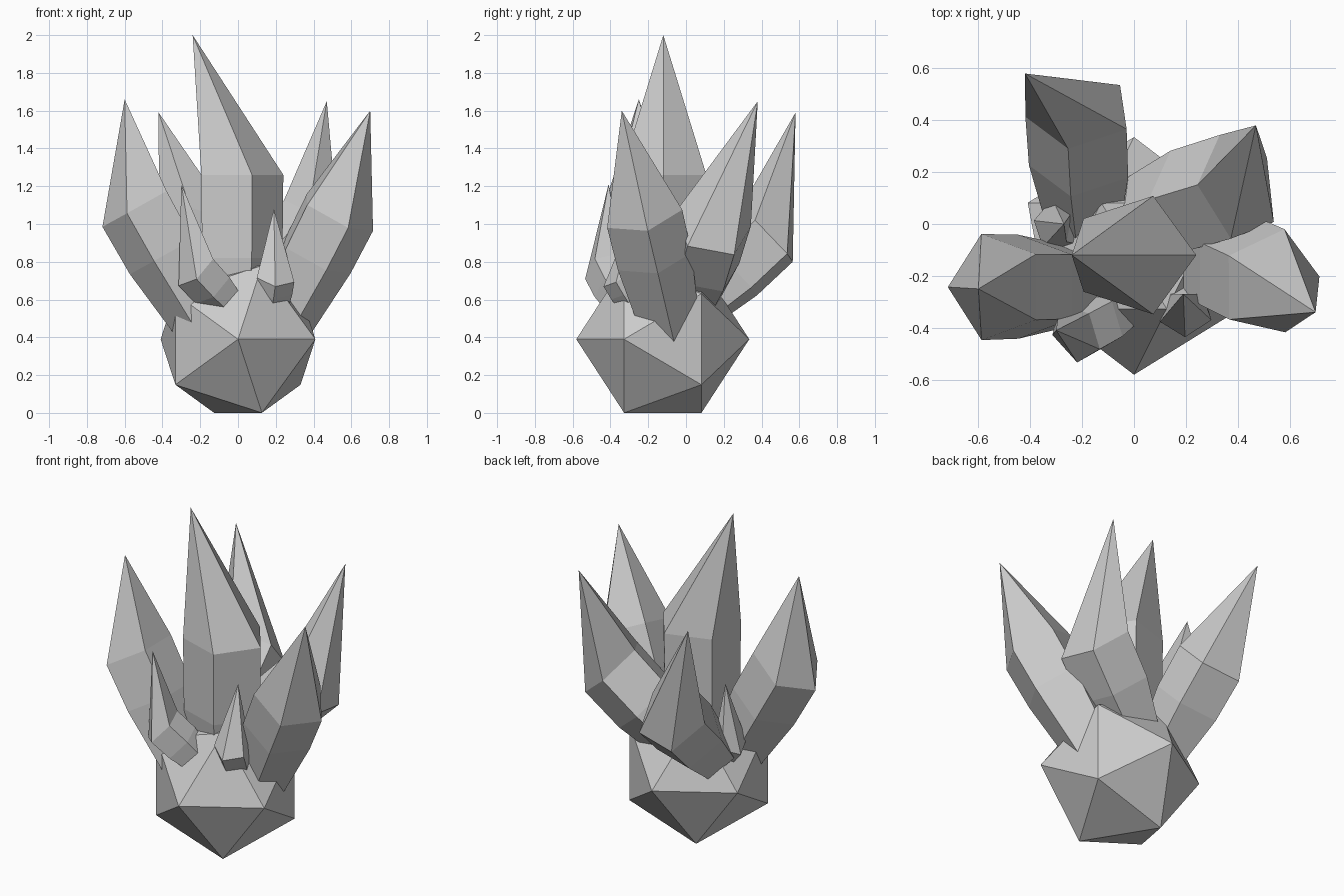
import bpy, bmesh, math
from mathutils import Vector

if "Cube" in bpy.data.objects:
    bpy.data.objects.remove(bpy.data.objects["Cube"])

SIDES = 5


def make_object(name, bm):
    bmesh.ops.recalc_face_normals(bm, faces=bm.faces)
    mesh = bpy.data.meshes.new(name)
    bm.to_mesh(mesh)
    bm.free()
    obj = bpy.data.objects.new(name, mesh)
    bpy.context.collection.objects.link(obj)
    return obj


def crystal(name, base, shoulder, tip, radius, body, corner, taper=0.75):
    """Five-sided crystal: tapered root, straight body, off-centre point.
    corner is the compass angle of one shoulder corner seen from above."""
    base, shoulder, tip = Vector(base), Vector(shoulder), Vector(tip)
    axis = (shoulder - base).normalized()
    a = math.radians(corner)
    u = Vector((math.cos(a), math.sin(a), 0))
    u.z = -(u.x * axis.x + u.y * axis.y) / axis.z
    u.normalize()
    v = axis.cross(u)
    bm = bmesh.new()
    rings = []
    for centre, r in ((base, radius * taper),
                      (shoulder - axis * body, radius * 0.98),
                      (shoulder, radius)):
        rings.append([bm.verts.new(centre + r * (u * math.cos(t) + v * math.sin(t)))
                      for t in (math.tau * i / SIDES for i in range(SIDES))])
    point = bm.verts.new(tip)
    bm.faces.new(rings[0])
    for i in range(SIDES):
        j = (i + 1) % SIDES
        for low, high in zip(rings, rings[1:]):
            bm.faces.new((low[i], low[j], high[j], high[i]))
        bm.faces.new((rings[-1][i], rings[-1][j], point))
    return make_object(name, bm)


# Rock base: icosahedron lying with one corner to the front
bpy.ops.mesh.primitive_ico_sphere_add(subdivisions=1, radius=0.458,
                                      location=(0, -0.123, 0.39),
                                      rotation=(math.pi / 2, 0, 0))
bpy.context.object.name = "rock_base"

# Large crystals: base, shoulder centre, tip, radius, body length, corner angle
crystal("centre_crystal", (0, -0.12, 0.48), (0, -0.12, 1.26), (-0.24, -0.12, 2.0),
        0.24, 0.44, 0)
crystal("left_crystal", (-0.20, -0.24, 0.50), (-0.53, -0.243, 1.09), (-0.60, -0.25, 1.66),
        0.215, 0.29, 180)
crystal("right_front_crystal", (0.21, -0.08, 0.44), (0.522, -0.226, 1.056), (0.70, -0.34, 1.60),
        0.215, 0.26, 7)
crystal("right_back_crystal", (0.03, 0.03, 0.60), (0.40, 0.14, 0.98), (0.47, 0.38, 1.65),
        0.215, 0.28, 176)
crystal("back_left_crystal", (-0.19, 0.04, 0.56), (-0.21, 0.434, 0.94), (-0.42, 0.58, 1.59),
        0.21, 0.26, 253)

# Small crystals
crystal("small_left_crystal", (-0.04, -0.32, 0.56), (-0.225, -0.42, 0.76), (-0.30, -0.41, 1.21),
        0.125, 0.14, 185)
crystal("small_right_crystal", (0.17, -0.22, 0.50), (0.20, -0.345, 0.72), (0.19, -0.27, 1.08),
        0.105, 0.08, 268)
crystal("small_side_crystal", (-0.18, -0.03, 0.50), (-0.31, 0.0, 0.66), (-0.27, 0.0, 1.0),
        0.10, 0.08, 170)
